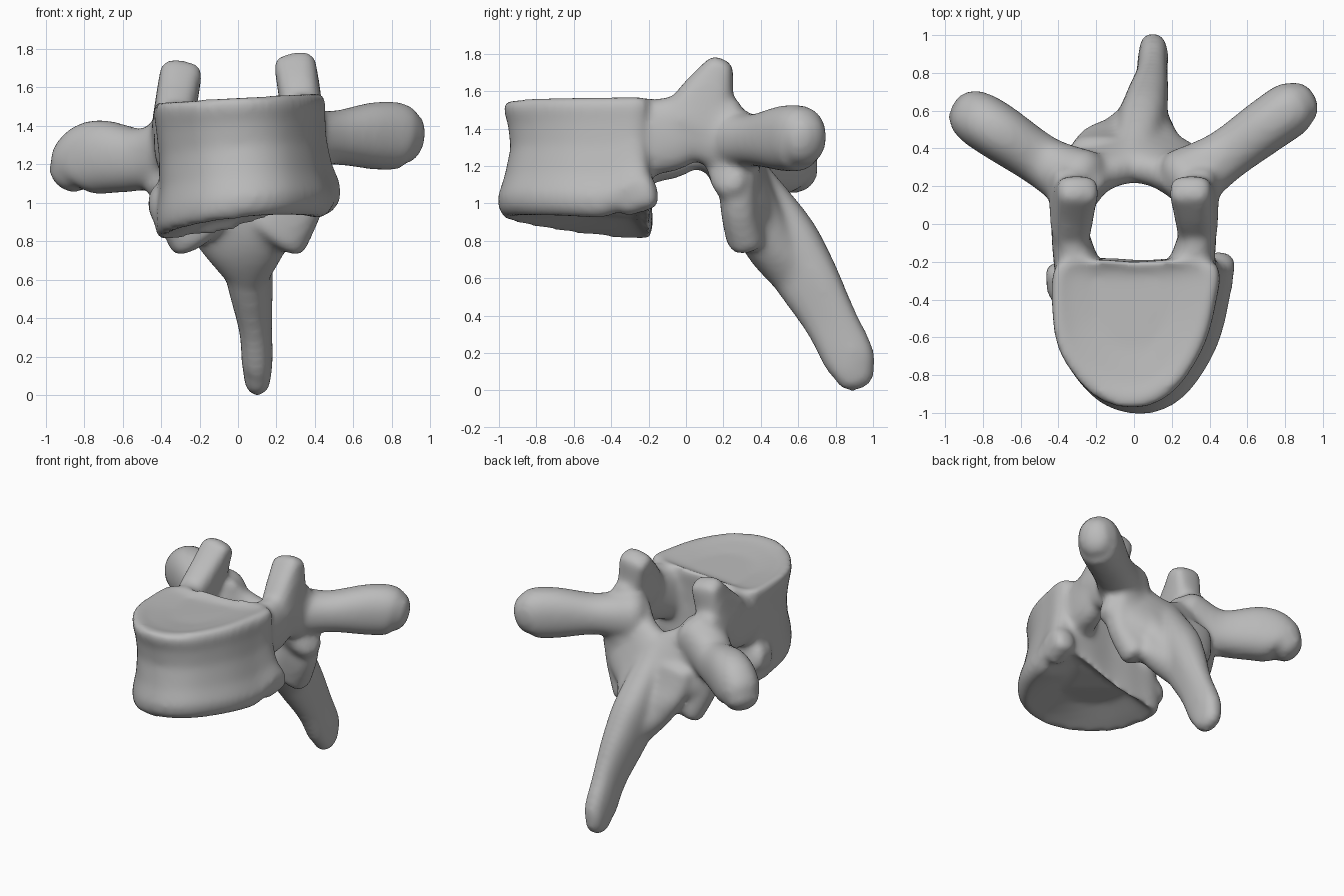
import bpy
import bmesh
from math import cos, sin, pi, sqrt
from mathutils import Vector

cube = bpy.data.objects.get("Cube")
if cube:
    bpy.data.objects.remove(cube)

bone = bpy.data.materials.new("bone grey")
bone.use_nodes = True
colour = (0.5, 0.5, 0.5, 1)
bone.diffuse_color = colour
bone.node_tree.nodes["Principled BSDF"].inputs["Base Color"].default_value = colour

parts = []


def loft(name, rings):
    """Skin a list of closed rings and cap both ends."""
    bm = bmesh.new()
    loops = [[bm.verts.new(p) for p in ring] for ring in rings]
    n = len(loops[0])
    for a, b in zip(loops, loops[1:]):
        for i in range(n):
            j = (i + 1) % n
            bm.faces.new((a[i], a[j], b[j], b[i]))
    bm.faces.new(loops[0][::-1])
    bm.faces.new(loops[-1])
    bmesh.ops.recalc_face_normals(bm, faces=bm.faces)
    mesh = bpy.data.meshes.new(name)
    bm.to_mesh(mesh)
    bm.free()
    obj = bpy.data.objects.new(name, mesh)
    bpy.context.collection.objects.link(obj)
    parts.append(obj)


def spline(pts, steps, closed=False):
    """Catmull-Rom samples through points of any dimension."""
    n = len(pts)
    pts = [Vector(p) for p in pts]
    pick = (lambda i: pts[i % n]) if closed else (lambda i: pts[min(max(i, 0), n - 1)])
    out = []
    for i in range(n if closed else n - 1):
        a, b, c, d = (pick(i + k) for k in (-1, 0, 1, 2))
        for s in range(steps):
            t = s / steps
            out.append(0.5 * (2 * b + (c - a) * t + (2 * a - 5 * b + 4 * c - d) * t ** 2
                              + (3 * b - a - 3 * c + d) * t ** 3))
    return out if closed else out + [pts[-1]]


def limb(name, stations, up=(0, 0, 1), cap=0.6, sides=24, square=0.8):
    """Tapered tube; each station is x, y, z, side radius, up radius."""
    samples = spline(stations, 6)
    mid = [Vector(s[:3]) for s in samples]
    up = Vector(up)
    rings = []

    def ring(i, scale, push):
        t = (mid[min(i + 1, len(mid) - 1)] - mid[max(i - 1, 0)]).normalized()
        side = t.cross(up).normalized()
        top = side.cross(t)
        pts = []
        for k in range(sides):
            c, s = cos(2 * pi * k / sides), sin(2 * pi * k / sides)
            u = abs(c) ** square * (1 if c > 0 else -1) * samples[i][3] * scale
            v = abs(s) ** square * (1 if s > 0 else -1) * samples[i][4] * scale
            pts.append(mid[i] + t * push + side * u + top * v)
        rings.append(pts)

    last = len(mid) - 1
    depth = [cap * min(samples[i][3:5]) for i in (0, last)]
    for h in (0.97, 0.8, 0.45):
        ring(0, sqrt(1 - h * h), -h * depth[0])
    for i in range(last + 1):
        ring(i, 1, 0)
    for h in (0.45, 0.8, 0.97):
        ring(last, sqrt(1 - h * h), h * depth[1])
    loft(name, rings)


# Body: waisted, heart-shaped drum with dished ends, its lower rim rising at the back left
outline = [(0, -.97), (.19, -.89), (.34, -.67), (.41, -.43), (.42, -.22), (.2, -.19), (0, -.2),
           (-.2, -.19), (-.41, -.22), (-.43, -.48), (-.38, -.7), (-.21, -.91)]
shape = spline(outline, 5, closed=True)
levels = [  # height 0 to 1, width, depth, sideways shift
    (.11, .5, .5, .03), (.03, .78, .82, .03), (-.02, 1.0, .99, .035), (.05, 1.09, 1.05, .045),
    (.16, 1.1, 1.06, .05), (.35, 1.03, 1.0, .04), (.6, 1.0, .95, .025), (.8, 1.01, .97, .015),
    (.93, 1.03, 1.01, .01), (1, 1.0, 1.0, 0), (1.01, .92, .93, 0), (.98, .78, .8, 0),
    (.95, .5, .5, 0)]
rings = []
for h, w, d, shift in levels:
    ring = []
    for p in shape:
        x, y = p.x * w + shift, -.35 + (p.y + .35) * d
        low = .91 + .11 * x - .1 * (y + .55) + .9 * max(0, x + .1) * max(0, y + .45)
        high = 1.565 + .06 * x
        ring.append((x, y, low + (high - low) * h))
    rings.append(ring)
loft("body", rings)

for side, name, lift in ((1, "left", .02), (-1, "right", -.02)):
    # Pedicle joining body and arch
    limb(name + "_pedicle", [(side * .29, -.27, 1.34 + lift, .13, .2),
                             (side * .33, -.1, 1.37 + lift, .105, .2),
                             (side * .345, .04, 1.41 + lift, .095, .18),
                             (side * .345, .22, 1.37 + lift, .11, .2)])
    # Upper joint horn with a flat rear facet
    limb(name + "_upper_joint", [(side * .34, .04, 1.42, .11, .2),
                                 (side * .32, .11, 1.57 + lift, .11, .15),
                                 (side * .295, .18, 1.73 + lift, .11, .08)],
         up=(0, 1, 0), square=.65)
    # Lower joint
    limb(name + "_lower_joint", [(side * .33, .29, 1.25, .12, .11), (side * .31, .28, 1.04, .14, .1),
                                 (side * .2, .32, .87, .18, .11)], up=(0, 1, 0))
    # Lamina running down from the horn into the spine
    limb(name + "_lamina", [(side * .27, .2, 1.42, .11, .07), (side * .19, .31, 1.2, .16, .09),
                            (side * .1 + .02, .43, .92, .13, .11),
                            (side * .04 + .05, .55, .7, .09, .11)], up=(0, 1, 0), square=1)

# Rib facets swelling low on the body
limb("left_rib_facet", [(.43, -.33, 1.05, .08, .1), (.46, -.2, 1.09, .08, .1)])
limb("right_rib_facet", [(-.38, -.36, 1.0, .08, .1), (-.39, -.25, 1.03, .08, .1)])

# Side processes with knobbed ends, the right one drooping lower
limb("left_side_process", [(.28, .23, 1.36, .18, .18), (.48, .36, 1.36, .14, .14),
                           (.7, .52, 1.37, .145, .175), (.83, .61, 1.37, .145, .175),
                           (.88, .64, 1.36, .12, .14)], square=.9, cap=.7)
limb("right_side_process", [(-.28, .22, 1.34, .18, .18), (-.48, .33, 1.25, .14, .16),
                            (-.72, .49, 1.26, .15, .195), (-.83, .56, 1.22, .145, .17),
                            (-.88, .59, 1.17, .12, .11)], square=.9, cap=.7)

# Arch plate closing the canal behind, leaning forward at the top
arch = [(.34, .22, 1.25, .12, .22), (.18, .32, 1.14, .11, .25)]
limb("arch_plate", [(-x, *rest) for x, *rest in arch] + [(0, .37, 1.07, .12, .25)] + arch[::-1],
     up=(0, -.4, 1))

# Funnel of bone gathering the arch into the spine
limb("spine_root", [(0, .34, 1.14, .34, .1), (.01, .38, .96, .32, .12),
                    (.03, .45, .8, .24, .13), (.06, .58, .66, .12, .14)], square=1)

# Spine sweeping down and back
limb("spine", [(0, .33, 1.2, .1, .1), (.03, .5, .87, .13, .18), (.06, .63, .65, .115, .175),
               (.09, .77, .4, .085, .145), (.1, .87, .2, .08, .14), (.1, .9, .11, .07, .11)], cap=1.3)

# Fuse all parts into one continuous bone
for obj in parts:
    obj.select_set(True)
vertebra = parts[0]
bpy.context.view_layer.objects.active = vertebra
bpy.ops.object.join()
vertebra.name = "vertebra"
remesh = vertebra.modifiers.new("fuse", 'REMESH')
remesh.mode = 'VOXEL'
remesh.voxel_size = 0.02
soften = vertebra.modifiers.new("soften", 'SMOOTH')
soften.factor = 0.5
soften.iterations = 14
for name in ("fuse", "soften"):
    bpy.ops.object.modifier_apply(modifier=name)
vertebra.data.materials.clear()
vertebra.data.materials.append(bone)
bpy.ops.object.shade_smooth()

# Rest on the ground
low = min(v.co.z for v in vertebra.data.vertices)
for v in vertebra.data.vertices:
    v.co.z -= low
